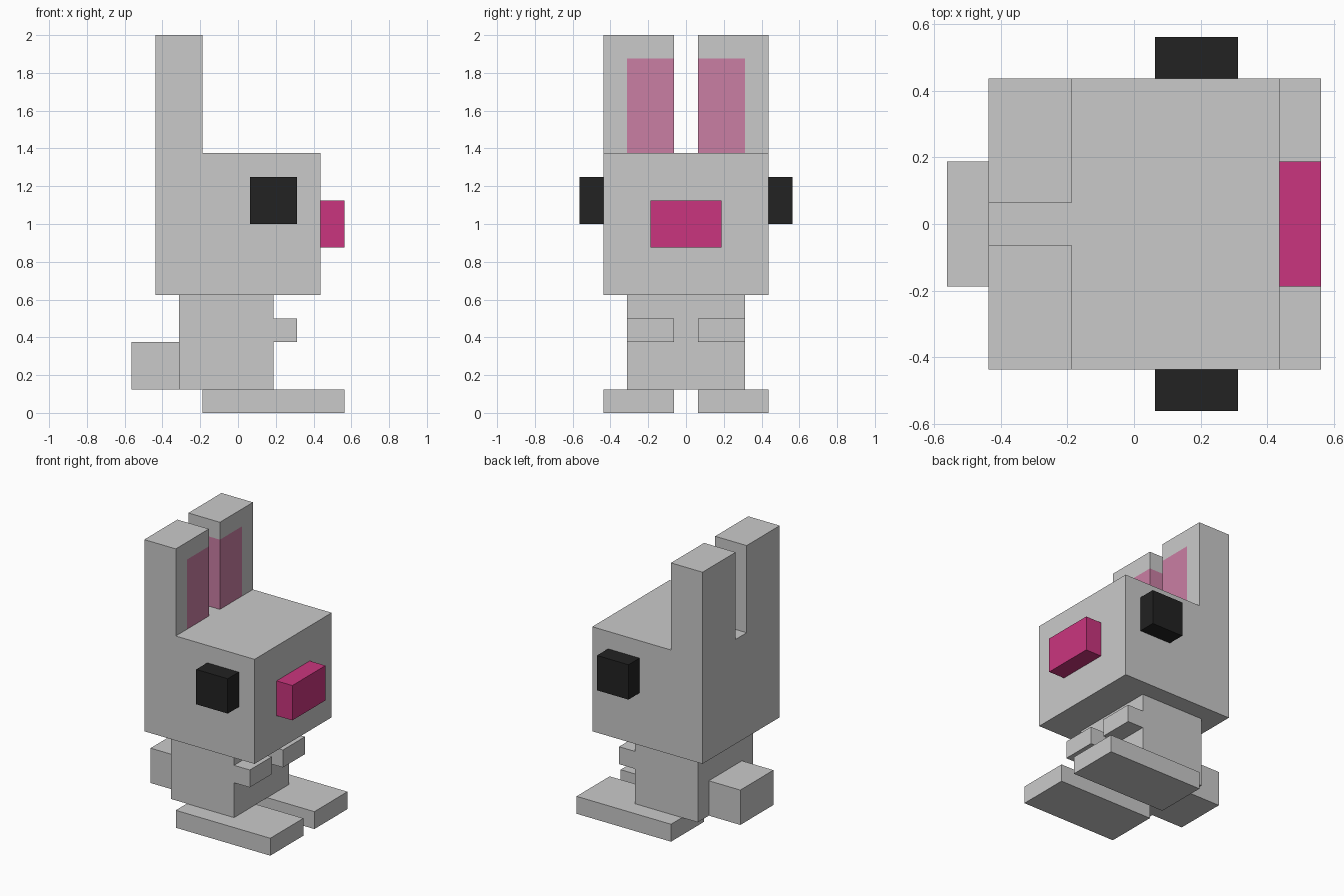
import bpy, bmesh
from mathutils import Vector

if "Cube" in bpy.data.objects:
    bpy.data.objects.remove(bpy.data.objects["Cube"])


def material(name, r, g, b):
    m = bpy.data.materials.new(name)
    m.diffuse_color = (r, g, b, 1)
    m.use_nodes = True
    m.node_tree.nodes["Principled BSDF"].inputs["Base Color"].default_value = m.diffuse_color
    return m


GREY = material("fur grey", 0.59, 0.59, 0.59)
PINK = material("nose pink", 0.59, 0.036, 0.21)
PALE = material("inner ear pink", 0.59, 0.21, 0.37)
DARK = material("eye black", 0.016, 0.016, 0.016)
U = 1 / 16  # block grid unit


def box(name, x, y, z, mat):
    """Box from (min, max) ranges given in grid units."""
    bm = bmesh.new()
    bmesh.ops.create_cube(bm, size=1)
    for v in bm.verts:
        v.co = Vector([U * (r[0] if c < 0 else r[1]) for c, r in zip(v.co, (x, y, z))])
    me = bpy.data.meshes.new(name)
    bm.to_mesh(me)
    bm.free()
    me.materials.append(mat)
    ob = bpy.data.objects.new(name, me)
    bpy.context.collection.objects.link(ob)
    return ob


def pair(name, x, y, z, mat):
    """Two boxes mirrored across the y = 0 plane."""
    return [box("right_" + name, x, (-y[1], -y[0]), z, mat),
            box("left_" + name, x, y, z, mat)]


# Head, body, tail and nose
box("head", (-7, 7), (-7, 7), (10, 22), GREY)
box("body", (-5, 3), (-5, 5), (2, 10), GREY)
box("tail", (-9, -5), (-3, 3), (2, 6), GREY)
box("nose", (7, 9), (-3, 3), (14, 18), PINK)

# Paired parts
pair("eye", (1, 5), (7, 9), (16, 20), DARK)
pair("arm", (3, 5), (1, 5), (6, 8), GREY)
pair("foot", (-3, 9), (1, 7), (0, 2), GREY)

# Ears, with pink cut into the front face and wrapping the inner edge
for ear in pair("ear", (-7, -3), (1, 7), (22, 32), GREY):
    me = ear.data
    me.materials.append(PALE)
    bm = bmesh.new()
    bm.from_mesh(me)
    side = 1 if ear.name.startswith("left") else -1
    for co, no in (((0, 0, 30 * U), (0, 0, 1)),
                   ((0, side * 5 * U, 0), (0, 1, 0)),
                   ((-5 * U, 0, 0), (1, 0, 0))):
        bmesh.ops.bisect_plane(bm, geom=bm.verts[:] + bm.edges[:] + bm.faces[:],
                               plane_co=co, plane_no=no)
    bm.normal_update()
    for f in bm.faces:
        c = f.calc_center_median()
        front = f.normal.x > 0.9 and abs(c.y) < 5 * U
        inner = f.normal.y * side < -0.9 and c.x > -5 * U
        if c.z < 30 * U and (front or inner):
            f.material_index = 1
    bm.to_mesh(me)
    bm.free()
